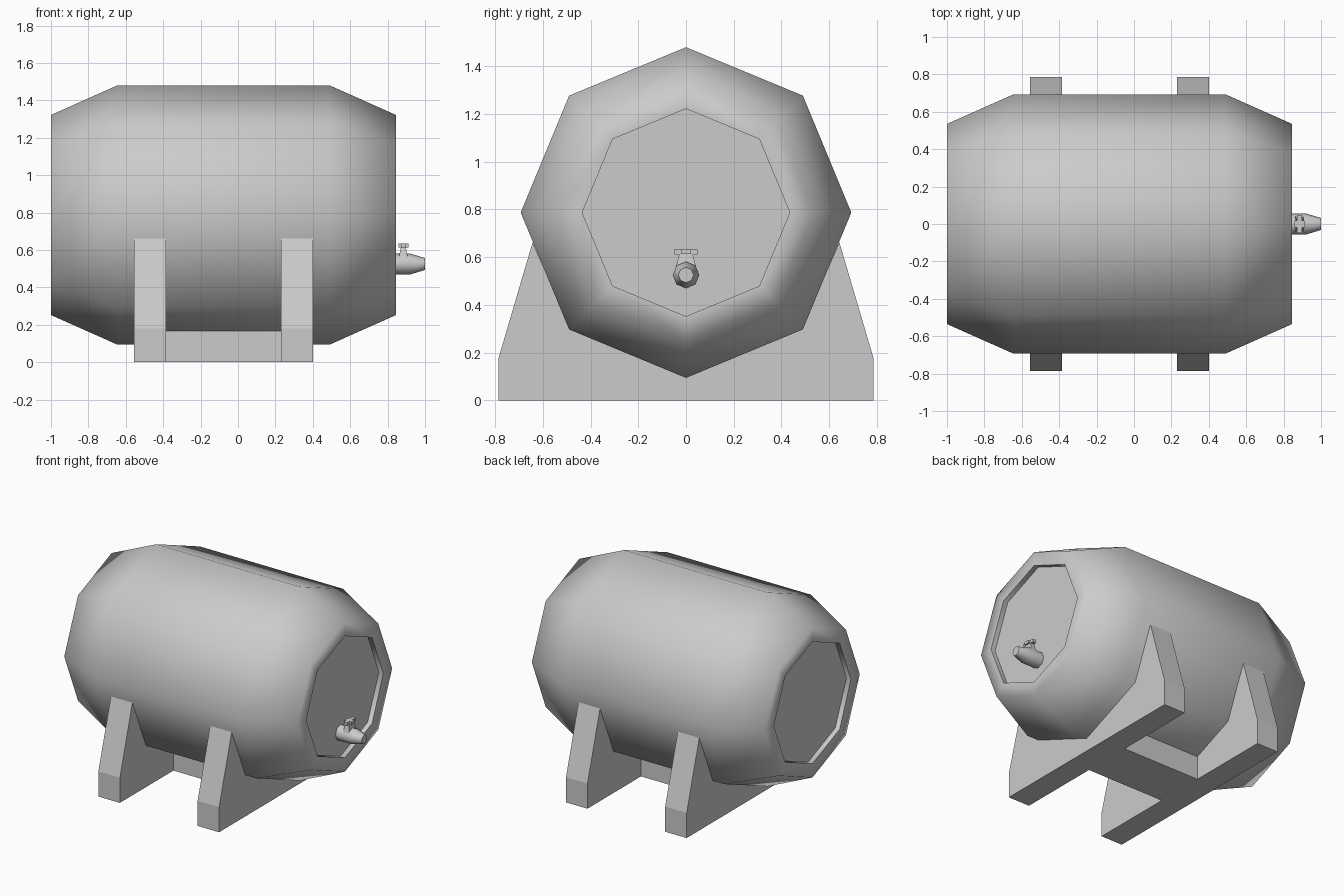
import bpy, bmesh, math

if "Cube" in bpy.data.objects:
    bpy.data.objects.remove(bpy.data.objects["Cube"])


def finish(bm, name, smooth=None):
    bmesh.ops.recalc_face_normals(bm, faces=bm.faces)
    mesh = bpy.data.meshes.new(name)
    bm.to_mesh(mesh)
    bm.free()
    obj = bpy.data.objects.new(name, mesh)
    bpy.context.collection.objects.link(obj)
    if smooth:
        bpy.ops.object.select_all(action='DESELECT')
        obj.select_set(True)
        bpy.context.view_layer.objects.active = obj
        bpy.ops.object.shade_smooth_by_angle(angle=math.radians(smooth))
    return obj


def lathe_x(name, profile, z, smooth, sides=8):
    """Rings of (x, radius) around the x axis, capped at both ends."""
    bm = bmesh.new()
    rings = []
    for x, r in profile:
        rings.append([bm.verts.new((x, r * math.sin(2 * math.pi * i / sides),
                                    z + r * math.cos(2 * math.pi * i / sides)))
                      for i in range(sides)])
    for a, b in zip(rings, rings[1:]):
        for i in range(sides):
            j = (i + 1) % sides
            bm.faces.new((a[i], a[j], b[j], b[i]))
    bm.faces.new(rings[0])
    bm.faces.new(rings[-1])
    return finish(bm, name, smooth)


def extrude_x(name, half, x0, x1):
    """Symmetric (y, z) outline, mirrored over y = 0, extruded along x."""
    outline = half + [(-y, z) for y, z in reversed(half) if y > 0]
    bm = bmesh.new()
    face = bm.faces.new([bm.verts.new((x0, y, z)) for y, z in outline])
    out = bmesh.ops.extrude_face_region(bm, geom=[face])
    verts = [g for g in out['geom'] if isinstance(g, bmesh.types.BMVert)]
    bmesh.ops.translate(bm, verts=verts, vec=(x1 - x0, 0, 0))
    return finish(bm, name)


def box(name, centre, size):
    bm = bmesh.new()
    bmesh.ops.create_cube(bm, size=1)
    bmesh.ops.scale(bm, verts=bm.verts, vec=size)
    bmesh.ops.translate(bm, verts=bm.verts, vec=centre)
    return finish(bm, name)


# Barrel with recessed ends
lathe_x("barrel", [(-0.965, 0.435), (-1, 0.435), (-1, 0.535), (-0.645, 0.693),
                   (0.49, 0.693), (0.845, 0.535), (0.845, 0.435), (0.81, 0.435)],
        0.787, 75)

# Cradle: two notched saddles and a joining beam
saddle = [(0.785, 0), (0.785, 0.18), (0.643, 0.662), (0.487, 0.298), (0, 0.096)]
extrude_x("rear_saddle", saddle, -0.555, -0.385)
extrude_x("tap_end_saddle", saddle, 0.23, 0.40)
extrude_x("cradle_beam", [(0.18, 0), (0.18, 0.168), (0, 0.096)], -0.385, 0.23)

# Tap spout
lathe_x("tap_spout", [(0.81, 0.056), (0.92, 0.056), (1.0, 0.032)], 0.525, 50)

# Tap stem, a tapered square post
bm = bmesh.new()
bmesh.ops.create_cube(bm, size=1)
for v in bm.verts:
    top = v.co.z > 0
    sx, sy = (0.028, 0.056) if top else (0.05, 0.09)
    v.co = (0.884 + v.co.x * sx, v.co.y * sy, 0.612 if top else 0.55)
finish(bm, "tap_stem")

# Tap handle, a small cross
box("tap_handle_long", (0.884, 0, 0.623), (0.026, 0.098, 0.022))
box("tap_handle_short", (0.884, 0, 0.623), (0.054, 0.04, 0.021))
